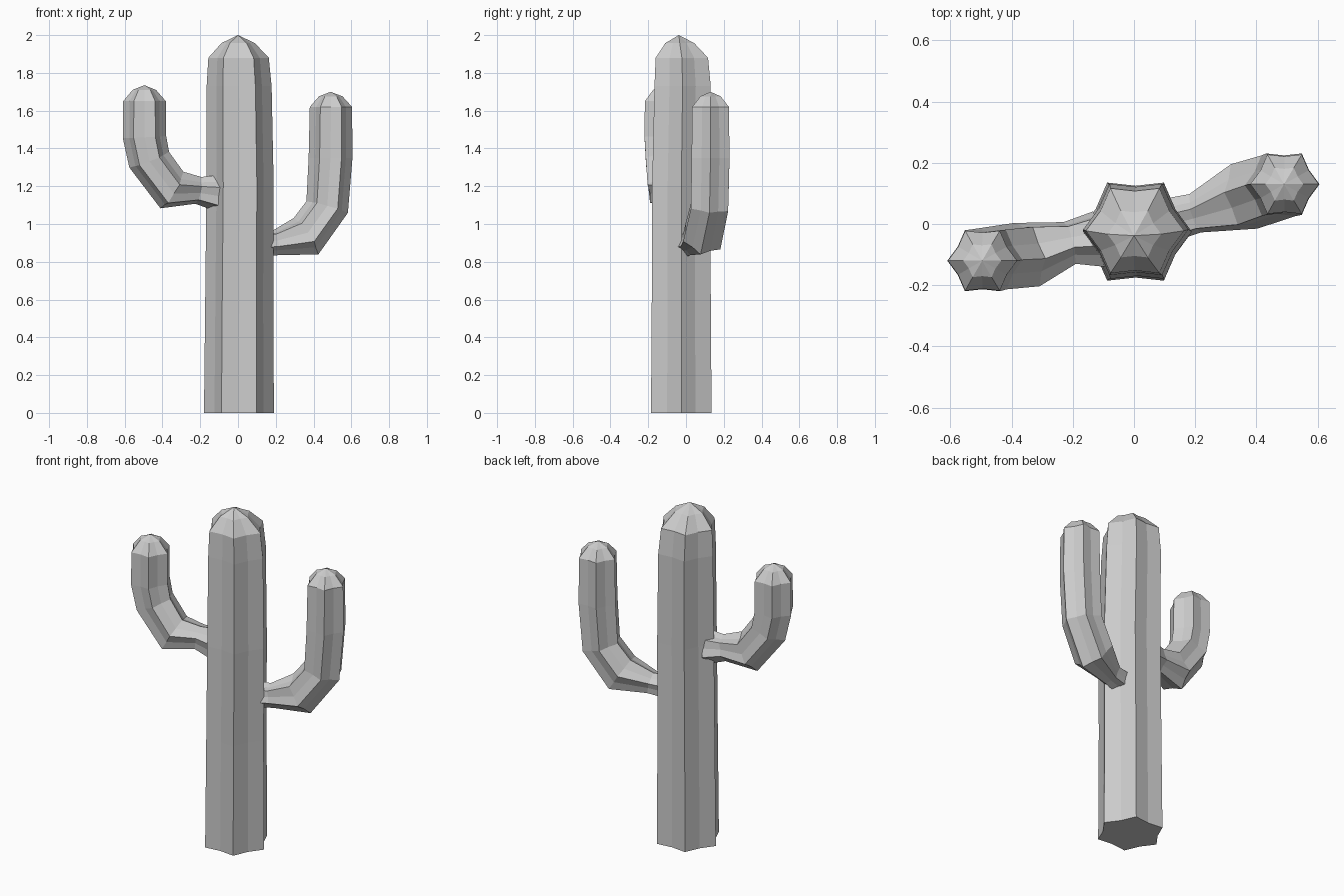
import bpy, bmesh, math
from mathutils import Vector, Matrix

if "Cube" in bpy.data.objects:
    bpy.data.objects.remove(bpy.data.objects["Cube"])


def ribbed_stem(name, rings, tip, heading=0.0):
    """Loft a six-ribbed star section through rings of (centre, radius, lean in degrees)."""
    side = Vector((-math.sin(heading), math.cos(heading), 0))
    bm = bmesh.new()
    loops = []
    for centre, radius, lean in rings:
        rot = Matrix.Rotation(math.radians(lean), 3, side)
        loop = []
        for i in range(12):
            a = math.radians(30 * i)
            r = radius * (0.81 if i % 2 else 1.0)
            p = rot @ Vector((r * math.cos(a), r * math.sin(a), 0))
            loop.append(bm.verts.new(p + Vector(centre)))
        loops.append(loop)
    for lo, hi in zip(loops, loops[1:]):
        for i in range(12):
            j = (i + 1) % 12
            bm.faces.new((lo[i], lo[j], hi[j], hi[i]))
    top = bm.verts.new(tip)
    for i in range(12):
        bm.faces.new((loops[-1][i], loops[-1][(i + 1) % 12], top))
    bm.faces.new(loops[0][::-1])
    bmesh.ops.recalc_face_normals(bm, faces=bm.faces)
    mesh = bpy.data.meshes.new(name)
    bm.to_mesh(mesh)
    bm.free()
    ob = bpy.data.objects.new(name, mesh)
    bpy.context.collection.objects.link(ob)
    return ob


# Main trunk with a slight bend and domed top
ribbed_stem("trunk", [
    ((0.005, -0.025, 0), 0.185, 0),
    ((0.007, -0.025, 0.65), 0.180, 0),
    ((0.011, -0.025, 1.2), 0.178, 0),
    ((0.006, -0.018, 1.73), 0.172, 0),
    ((0.003, -0.022, 1.88), 0.160, 0),
    ((0.001, -0.033, 1.958), 0.088, 0),
], (0, -0.038, 2.0))

# Lower arm on the right
ribbed_stem("right_arm", [
    ((0.10, 0.01, 0.895), 0.075, 80),
    ((0.20, 0.035, 0.90), 0.068, 78),
    ((0.36, 0.09, 0.935), 0.117, 58),
    ((0.472, 0.125, 1.09), 0.114, 16),
    ((0.49, 0.13, 1.35), 0.116, 0),
    ((0.492, 0.13, 1.62), 0.112, 0),
    ((0.491, 0.13, 1.676), 0.062, 0),
], (0.49, 0.13, 1.70), math.atan2(0.25, 1))

# Higher arm on the left
ribbed_stem("left_arm", [
    ((-0.11, -0.05, 1.165), 0.098, 85),
    ((-0.21, -0.062, 1.178), 0.074, 80),
    ((-0.35, -0.10, 1.18), 0.115, 60),
    ((-0.47, -0.115, 1.34), 0.113, 22),
    ((-0.495, -0.12, 1.46), 0.115, 3),
    ((-0.495, -0.12, 1.65), 0.113, 0),
    ((-0.496, -0.12, 1.71), 0.062, 0),
], (-0.496, -0.12, 1.735), math.atan2(-0.24, -1))
